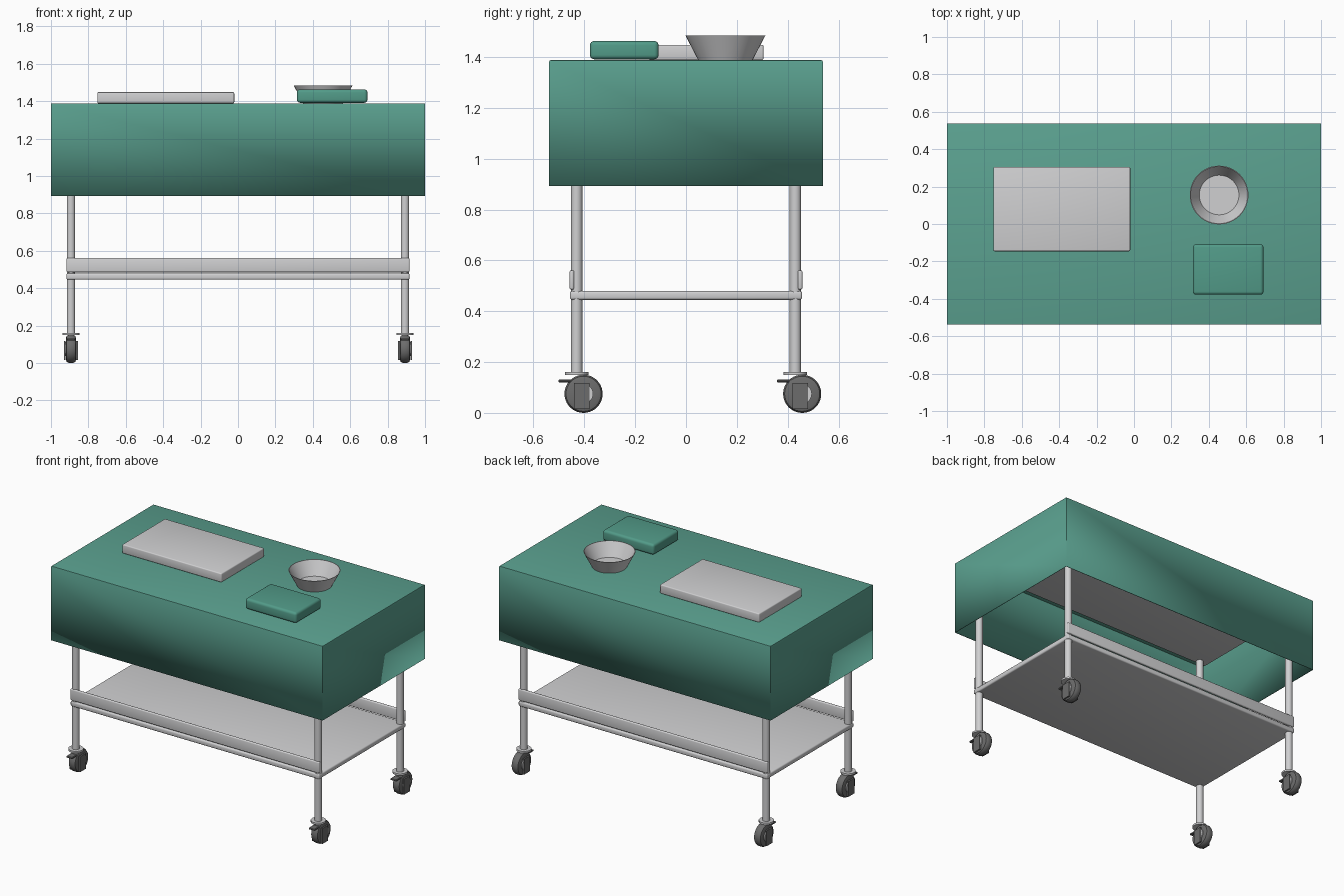
import bpy, bmesh, math
from mathutils import Matrix, Vector

if "Cube" in bpy.data.objects:
    bpy.data.objects.remove(bpy.data.objects["Cube"])


def material(name, rgb):
    m = bpy.data.materials.new(name)
    m.diffuse_color = (*rgb, 1)
    m.use_nodes = True
    m.node_tree.nodes["Principled BSDF"].inputs["Base Color"].default_value = m.diffuse_color
    return m


STEEL = material("light steel", (0.63, 0.63, 0.64))
CLOTH = material("green cloth", (0.105, 0.36, 0.28))
PACK = material("deep green wrap", (0.085, 0.33, 0.25))
RUBBER = material("dark grey rubber", (0.15, 0.15, 0.15))


def finish(bm, name, mat, smooth=True):
    bmesh.ops.recalc_face_normals(bm, faces=bm.faces)
    me = bpy.data.meshes.new(name)
    bm.to_mesh(me)
    bm.free()
    me.materials.append(mat)
    ob = bpy.data.objects.new(name, me)
    bpy.context.collection.objects.link(ob)
    if smooth:
        bpy.ops.object.select_all(action='DESELECT')
        ob.select_set(True)
        bpy.context.view_layer.objects.active = ob
        bpy.ops.object.shade_smooth_by_angle(angle=math.radians(35))
    return ob


def box(name, mat, x, y, z, bevel=0.0, segments=3):
    """Box from (min, max) ranges, with optional rounded edges."""
    bm = bmesh.new()
    size = Vector((x[1] - x[0], y[1] - y[0], z[1] - z[0]))
    mid = Vector((sum(x) / 2, sum(y) / 2, sum(z) / 2))
    bmesh.ops.create_cube(bm, size=1, matrix=Matrix.Translation(mid) @ Matrix.Diagonal((*size, 1)))
    if bevel:
        bmesh.ops.bevel(bm, geom=bm.edges[:], offset=bevel, segments=segments,
                        affect='EDGES', profile=0.5)
    return finish(bm, name, mat, bevel > 0)


def lathe(name, mat, profile, centre, axis='Z', steps=40):
    """Spin a closed or axis-to-axis (radius, height) profile."""
    bm = bmesh.new()
    verts = [bm.verts.new((r, 0, h)) for r, h in profile]
    edges = [bm.edges.new(p) for p in zip(verts, verts[1:])]
    bmesh.ops.spin(bm, geom=verts + edges, cent=(0, 0, 0), axis=(0, 0, 1),
                   angle=math.tau, steps=steps)
    bmesh.ops.remove_doubles(bm, verts=bm.verts, dist=1e-5)
    turn = Matrix.Rotation(math.pi / 2, 4, 'Y') if axis == 'X' else Matrix()
    bm.transform(Matrix.Translation(centre) @ turn)
    return finish(bm, name, mat)


def rod(name, mat, r, h0, h1, centre, axis='Z', steps=32):
    return lathe(name, mat, [(0, h0), (r, h0), (r, h1), (0, h1)], centre, axis, steps)


# Cloth cover: hollow box, open underneath
bm = bmesh.new()
bmesh.ops.create_cube(bm, size=1, matrix=Matrix.Translation((0, 0, 1.14)) @ Matrix.Diagonal((2, 1.076, 0.495, 1)))
bmesh.ops.delete(bm, geom=[f for f in bm.faces if f.normal.z < -0.5], context='FACES')
top_edges = [e for e in bm.edges if all(v.co.z > 1.3 for v in e.verts)]
bmesh.ops.bevel(bm, geom=top_edges, offset=0.005, segments=2, affect='EDGES', profile=0.5)
drape = finish(bm, "cloth_cover", CLOTH)
thick = drape.modifiers.new("thickness", 'SOLIDIFY')
thick.thickness = 0.006
thick.offset = -1

# Table top beneath the cloth
box("table_top", STEEL, (-0.96, 0.96), (-0.46, 0.46), (1.34, 1.378), 0.01)

# Lower shelf with a raised rail along each long side
box("lower_shelf", STEEL, (-0.917, 0.917), (-0.457, 0.457), (0.445, 0.479), 0.009)
for side, y in (("front", -0.449), ("back", 0.449)):
    box(side + "_rail", STEEL, (-0.917, 0.917), (y - 0.009, y + 0.009), (0.485, 0.561), 0.007)

# Legs and braked casters
for sx in (-1, 1):
    for sy in (-1, 1):
        x, y = sx * 0.893, sy * 0.43
        tag = ("left" if sx < 0 else "right") + ("_front" if sy < 0 else "_back")
        rod("leg_" + tag, STEEL, 0.0225, 0.15, 1.345, (x, y, 0))
        rod("caster_plate_" + tag, STEEL, 0.046, 0.149, 0.161, (x, y, 0))
        hub = (x, y + 0.027, 0.075)
        tyre = [(0, -0.027), (0.058, -0.027), (0.069, -0.023), (0.075, -0.012),
                (0.075, 0.012), (0.069, 0.023), (0.058, 0.027), (0, 0.027)]
        lathe("wheel_" + tag, RUBBER, tyre, hub, 'X')
        rod("hub_" + tag, STEEL, 0.038, -0.034, 0.034, hub, 'X')
        for k in (-1, 1):
            px = x + k * 0.033
            box("fork_" + tag, RUBBER, (px - 0.005, px + 0.005),
                (y - 0.011, y + 0.05), (0.015, 0.117))
        box("brake_pedal_" + tag, RUBBER, (x - 0.022, x + 0.022),
            (y - 0.072, y + 0.0), (0.12, 0.131), 0.003, 1)

# Instrument tray
box("flat_tray", STEEL, (-0.752, -0.02), (-0.146, 0.305), (1.388, 1.448), 0.007)

# Folded pack
box("wrapped_pack", PACK, (0.315, 0.692), (-0.378, -0.108), (1.391, 1.463), 0.017, 4)

# Open bowl
bowl = [(0, 1.388), (0.107, 1.388), (0.157, 1.484), (0.153, 1.484), (0.106, 1.394), (0, 1.394)]
lathe("bowl", STEEL, bowl, (0.455, 0.155, 0), steps=48)
